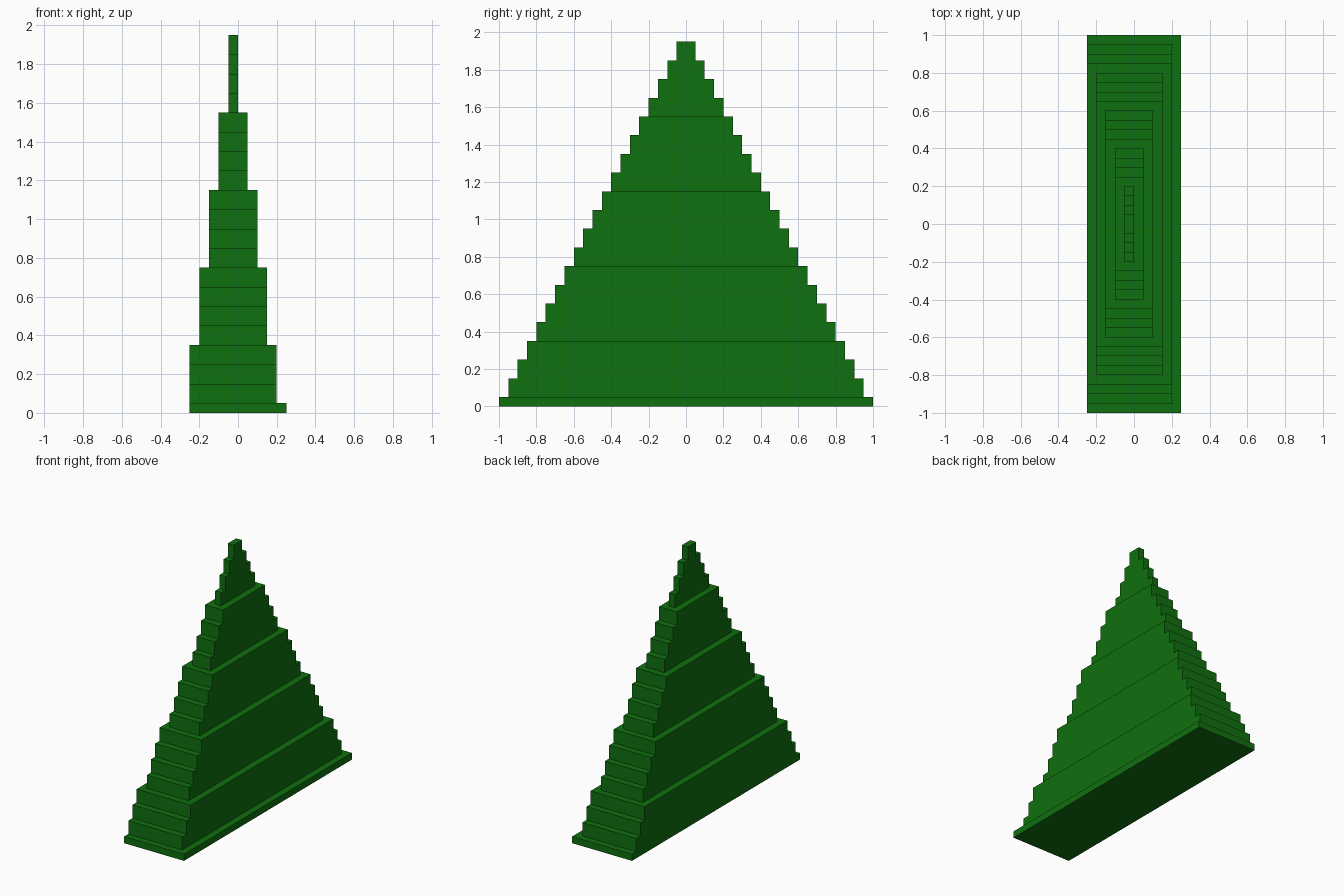
import bpy, bmesh

if "Cube" in bpy.data.objects:
    bpy.data.objects.remove(bpy.data.objects["Cube"])

# Stepped block pyramid: 20 rectangular tiers on a 0.05 block grid
U = 0.05
TIERS = 20

green = bpy.data.materials.new("leaf green")
green.diffuse_color = (0.005, 0.160, 0.005, 1.0)
green.use_nodes = True
green.node_tree.nodes["Principled BSDF"].inputs["Base Color"].default_value = green.diffuse_color


def outline(k):
    """Plan extents of tier k: x min, x max, half depth."""
    step = k // 4
    left = -(5 - step) * U
    right = (5 if k == 0 else 4 - step) * U
    return left, right, (TIERS - k) * U


bm = bmesh.new()


def ring(k, z):
    x0, x1, y = outline(k)
    return [bm.verts.new(p) for p in ((x0, -y, z), (x1, -y, z), (x1, y, z), (x0, y, z))]


def bridge(lower, upper):
    """Join two rings, skipping ledges that have no width."""
    for i in range(4):
        j = (i + 1) % 4
        face = bm.faces.new((lower[i], lower[j], upper[j], upper[i]))
        if face.calc_area() < 1e-6:
            bm.faces.remove(face)


# Underside, then a ledge and a wall for every tier, then the cap
previous = ring(0, 0.0)
bm.faces.new(previous[::-1])
for k in range(TIERS):
    bottom = previous
    if k:
        bottom = ring(k, (2 * k - 1) * U)
        bridge(previous, bottom)
    top = ring(k, (2 * k + 1) * U)
    bridge(bottom, top)
    previous = top
bm.faces.new(previous)

mesh = bpy.data.meshes.new("stepped_pyramid")
bm.to_mesh(mesh)
bm.free()
mesh.materials.append(green)
bpy.context.collection.objects.link(bpy.data.objects.new("stepped_pyramid", mesh))
